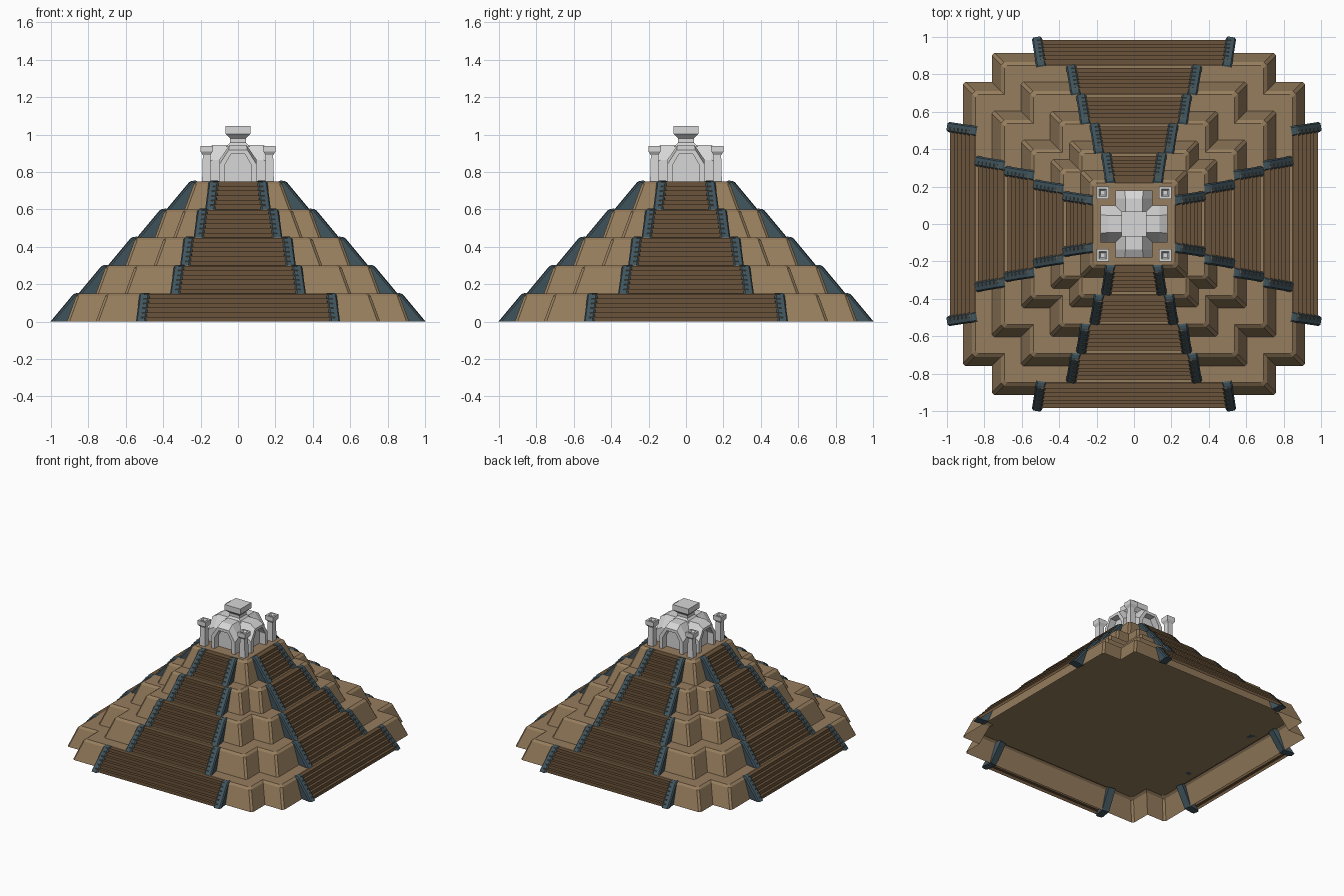
import bpy, bmesh, math
from mathutils import Matrix, Vector

if "Cube" in bpy.data.objects:
    bpy.data.objects.remove(bpy.data.objects["Cube"])


def material(name, rgb):
    m = bpy.data.materials.new(name)
    m.diffuse_color = (*rgb, 1)
    m.use_nodes = True
    m.node_tree.nodes["Principled BSDF"].inputs["Base Color"].default_value = m.diffuse_color
    return m


SAND = material("sandstone", (0.305, 0.205, 0.110))
BROWN = material("brown_steps", (0.145, 0.088, 0.043))
SLATE = material("slate_curb", (0.052, 0.090, 0.110))
PALE = material("pale_stone", (0.68, 0.68, 0.68))


def loft(bm, rings, start=False, end=False, closed=True):
    """Skin consecutive rings of points, optionally capping the ends."""
    vs = [[bm.verts.new(p) for p in r] for r in rings]
    n = len(vs[0])
    for a, b in zip(vs, vs[1:]):
        for i in range(n if closed else n - 1):
            j = (i + 1) % n
            bm.faces.new((a[i], a[j], b[j], b[i]))
    if start:
        bm.faces.new(vs[0][::-1])
    if end:
        bm.faces.new(vs[-1])


def finish(bm, name, mat, turns=1):
    """Make an object; turns=4 repeats the front part on all four sides."""
    bmesh.ops.recalc_face_normals(bm, faces=bm.faces)
    geom = bm.verts[:] + bm.edges[:] + bm.faces[:]
    for k in range(1, turns):
        dup = bmesh.ops.duplicate(bm, geom=geom)["geom"]
        bmesh.ops.rotate(bm, verts=[v for v in dup if isinstance(v, bmesh.types.BMVert)],
                         cent=(0, 0, 0), matrix=Matrix.Rotation(k * math.pi / 2, 3, 'Z'))
    me = bpy.data.meshes.new(name)
    bm.to_mesh(me)
    bm.free()
    me.materials.append(mat)
    ob = bpy.data.objects.new(name, me)
    bpy.context.collection.objects.link(ob)
    return ob


def plan(o, i, z, c=0.014):
    """Square outline with one notch per corner, outer corners chamfered."""
    if i is None:
        q = [(o, o - c), (o - c, o)]
    else:
        q = [(o, i - c), (o - c, i), (i, i), (i, o - c), (i - c, o)]
    pts = []
    for k in range(4):
        pts += [(x, y, z) for x, y in q]
        q = [(-y, x) for x, y in q]
    return pts


H = 0.15
# outer half width, notch half width, curb reach, curb x at foot, curb x at top
TIERS = [(0.915, 0.76, 1.0, 0.52, 0.497),
         (0.76, 0.605, 0.85, 0.338, 0.312),
         (0.602, 0.45, 0.693, 0.284, 0.260),
         (0.445, 0.345, 0.537, 0.212, 0.187),
         (0.286, None, 0.380, 0.150, 0.127)]

for k, (o, i, reach, xf, xt) in enumerate(TIERS):
    z0, n = k * H, k + 1

    # terrace body, open underneath
    bm = bmesh.new()
    loft(bm, [plan(o - d, i and i - d, z0 + h)
              for d, h in ((0, 0), (0.05, 0.137), (0.068, H))], end=True)
    finish(bm, f"terrace_{n}", SAND)

    # stair flight on each side
    bm = bmesh.new()
    steps, r0 = 6, reach - 0.016
    run = 0.125 / steps
    prof = []
    for s in range(steps):
        r = r0 - s * run
        top = H * (s + 1) / steps - (0.002 if s == steps - 1 else 0)
        prof += [(r, H * s / steps), (r, top)]
    prof.append((r0 - 0.145, H - 0.002))
    rows = []
    for r, h in prof:
        w = xf + (xt - xf) * (reach - r) / H
        rows.append([(-w, -r, z0 + h), (w, -r, z0 + h)])
    loft(bm, rows, closed=False)
    for f in bm.faces:
        if f.normal.y > 0 or f.normal.z < 0:
            f.normal_flip()
    finish(bm, f"stairs_{n}", BROWN, 4)

    # slanted curbs beside each flight
    bm = bmesh.new()
    side = [(reach, 0), (reach - 0.125, H), (reach - 0.15, H + 0.004),
            (reach - 0.18, H - 0.01), (reach - 0.09, 0)]
    slope = (xf - xt) / H
    for s in (-1, 1):
        rings = []
        for u in (-0.027, 0.027):
            rings.append([(s * (xf - slope * (reach - r) + u), -r - u * -slope, z0 + h)
                          for r, h in side])
        loft(bm, rings, True, True)
    bmesh.ops.recalc_face_normals(bm, faces=bm.faces)
    edges = [e for e in bm.edges
             if max(v.co.z for v in e.verts) > z0 + 0.01
             and all(-v.co.y > reach - 0.165 for v in e.verts)
             and min(v.co.y for v in e.verts) < -(reach - 0.14)]
    bmesh.ops.bevel(bm, geom=edges, offset=0.008, segments=1, affect='EDGES')
    finish(bm, f"curbs_{n}", SLATE, 4)


# shrine: four arched arms with recessed doorways
def arch(r, w, spring, tw, top):
    half = [(w, 0.745), (w, spring), (tw, top)]
    return [(x, -r, z) for x, z in half] + [(-x, -r, z) for x, z in half[::-1]]


bm = bmesh.new()
loft(bm, [arch(0, 0.10, 0.865, 0.045, 0.945),
          arch(0.135, 0.10, 0.865, 0.045, 0.945),
          arch(0.18, 0.10, 0.84, 0.05, 0.918),
          arch(0.18, 0.072, 0.835, 0.037, 0.897),
          arch(0.13, 0.072, 0.835, 0.037, 0.897)], end=True)
finish(bm, "shrine_arches", PALE, 4)


def square(w, z, cx=0, cy=0):
    return [(cx + a * w, cy + b * w, z) for a, b in ((1, -1), (1, 1), (-1, 1), (-1, -1))]


# roof finial
bm = bmesh.new()
loft(bm, [square(w, z) for w, z in ((0.065, 0.935), (0.042, 0.958), (0.042, 0.98),
                                    (0.066, 1.003), (0.066, 1.045))], end=True)
finish(bm, "roof_finial", PALE)

# corner columns with hollow-topped capitals
bm = bmesh.new()
loft(bm, [square(w, z, 0.168, -0.168)
          for w, z in ((0.024, 0.745), (0.020, 0.89), (0.033, 0.91), (0.033, 0.94),
                       (0.020, 0.94), (0.012, 0.925))], end=True)
finish(bm, "corner_columns", PALE, 4)
